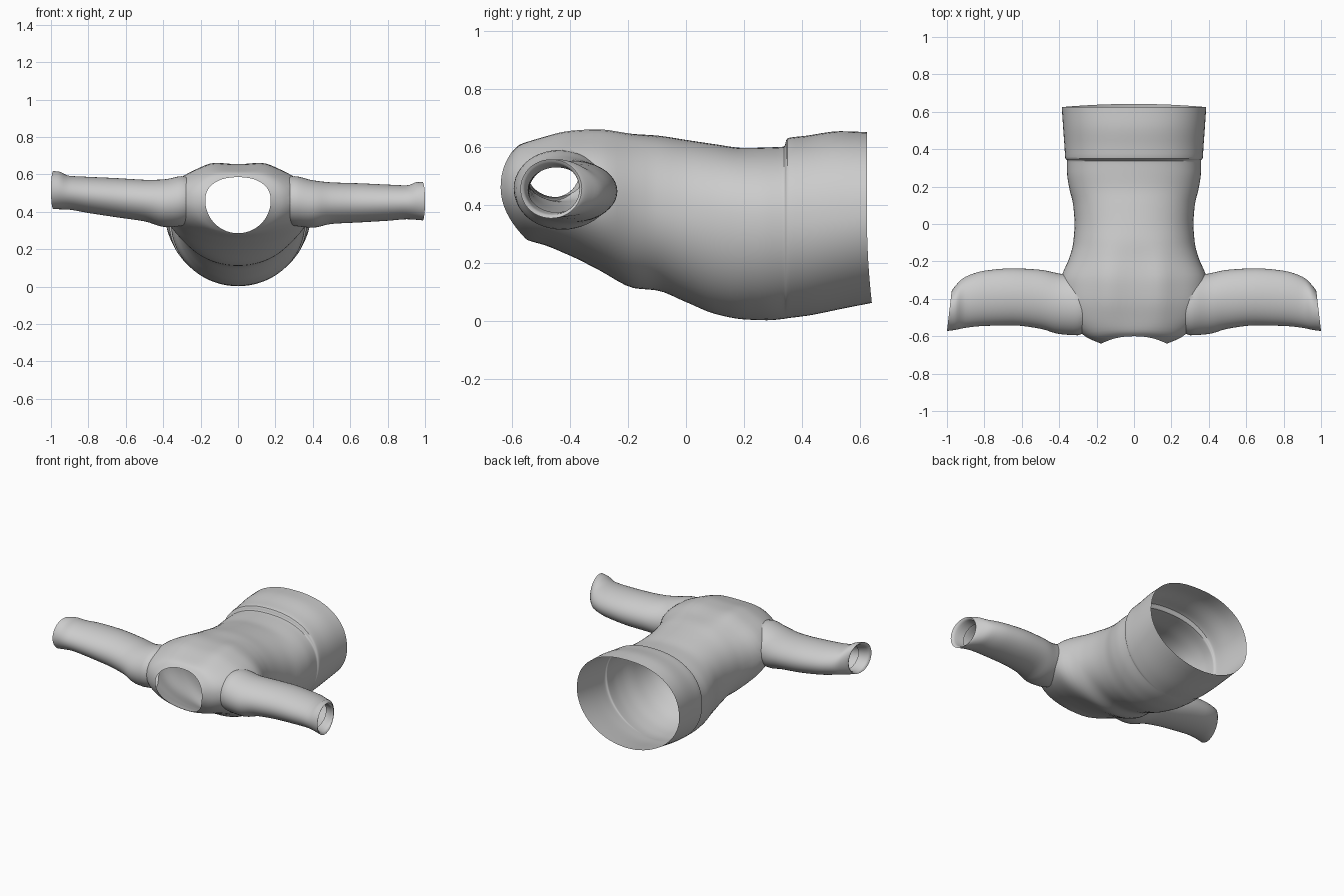
import bpy, bmesh
from math import cos, sin, pi, exp, copysign
from mathutils import Vector

if "Cube" in bpy.data.objects:
    bpy.data.objects.remove(bpy.data.objects["Cube"])


def smooth_rows(rows, steps):
    """Monotone Hermite interpolation between key rows (no overshoot)."""
    n, out = len(rows), []

    def slope(i, k):
        if i == 0 or i == n - 1:
            j = min(i, n - 2)
            return rows[j + 1][k] - rows[j][k]
        a, b = rows[i][k] - rows[i - 1][k], rows[i + 1][k] - rows[i][k]
        return 2 * a * b / (a + b) if a * b > 0 else 0.0

    for i in range(n - 1):
        for s in range(steps):
            t = s / steps
            out.append([(2*t**3 - 3*t*t + 1) * rows[i][k] + (t**3 - 2*t*t + t) * slope(i, k)
                        + (3*t*t - 2*t**3) * rows[i+1][k] + (t**3 - t*t) * slope(i+1, k)
                        for k in range(len(rows[0]))])
    out.append(list(rows[-1]))
    return out


def loft(name, rings):
    """Closed tube; each end is a fan around a pole that is removed later to open it."""
    bm = bmesh.new()
    loops = [[bm.verts.new(p) for p in r] for r in rings]
    n = len(loops[0])
    for a, b in zip(loops, loops[1:]):
        for i in range(n):
            bm.faces.new((a[i], a[(i+1) % n], b[(i+1) % n], b[i]))
    poles = []
    for r in (loops[0], loops[-1]):
        co = sum((v.co for v in r), Vector()) / n
        p = bm.verts.new(co)
        poles.append(co.copy())
        for i in range(n):
            bm.faces.new((r[i], r[(i+1) % n], p))
    bmesh.ops.recalc_face_normals(bm, faces=bm.faces)
    me = bpy.data.meshes.new(name)
    bm.to_mesh(me)
    bm.free()
    ob = bpy.data.objects.new(name, me)
    bpy.context.collection.objects.link(ob)
    return ob, poles


def torso_ring(row, n=72):
    y, hw, zt, zb, zc, hump, dip, low = row
    pts = []
    for i in range(n):
        a = 2 * pi * i / n
        c, s = cos(a), sin(a)
        p = 0.88 if s > 0 else 1.0
        x = hw * copysign(abs(c) ** p, c)
        z = zc + (zt - zc if s > 0 else zc - zb) * copysign(abs(s) ** p, s)
        if s > 0:
            z += hump * exp(-((abs(x) - 0.14) / 0.07) ** 2)
        pts.append((x, y - dip * c * c + low * max(0, -s) ** 2, z))
    return pts


def sleeve_ring(row, side, n=44):
    x, y0, y1, z0, z1, tilt = row
    lift = 0.06 * max(0, (x - 0.35) / 0.65) if side < 0 else 0
    pts = []
    for i in range(n):
        a = 2 * pi * i / n
        pts.append((side * (x - tilt * (1 + cos(a)) / 2),
                    (y0 + y1) / 2 + (y1 - y0) / 2 * cos(a),
                    (z0 + z1) / 2 + (z1 - z0) / 2 * sin(a) + lift))
    return pts


# Torso: y, half width, top z, bottom z, widest z, shoulder hump, side dip, bottom shift
torso_keys = [
    (-0.600, 0.175, 0.585, 0.285, 0.46, 0.000, 0.040, 0.045),
    (-0.575, 0.255, 0.608, 0.278, 0.46, 0.005, 0.030, 0.030),
    (-0.500, 0.350, 0.630, 0.262, 0.45, 0.010, 0.005, 0.010),
    (-0.400, 0.385, 0.650, 0.225, 0.44, 0.014, 0, 0),
    (-0.300, 0.390, 0.655, 0.175, 0.42, 0.015, 0, 0),
    (-0.180, 0.345, 0.645, 0.113, 0.40, 0.008, 0, 0),
    (-0.100, 0.325, 0.640, 0.105, 0.38, 0.003, 0, 0),
    (0.000, 0.318, 0.625, 0.065, 0.36, 0, 0, 0),
    (0.100, 0.325, 0.610, 0.024, 0.35, 0, 0, 0),
    (0.200, 0.348, 0.597, 0.005, 0.34, 0, 0, 0),
    (0.280, 0.358, 0.599, 0.002, 0.34, 0, 0, 0),
    (0.338, 0.358, 0.602, 0.007, 0.34, 0, 0, 0),
    (0.350, 0.367, 0.630, 0.009, 0.34, 0, 0, 0),
    (0.420, 0.372, 0.640, 0.018, 0.34, 0, 0, 0),
    (0.530, 0.380, 0.655, 0.040, 0.35, 0, 0, 0),
    (0.625, 0.386, 0.652, 0.062, 0.36, 0, 0, 0.017),
]
body, poles = loft("shirt", [torso_ring(r) for r in smooth_rows(torso_keys, 4)])

# Sleeves: x, front y, back y, bottom z, top z, cuff tilt; last rows fold inward
sleeve_keys = [
    (0.20, -0.52, -0.30, 0.37, 0.56, 0),
    (0.30, -0.595, -0.28, 0.325, 0.590, 0),
    (0.40, -0.588, -0.265, 0.315, 0.568, 0),
    (0.50, -0.560, -0.245, 0.335, 0.557, 0),
    (0.65, -0.542, -0.237, 0.343, 0.552, 0),
    (0.80, -0.545, -0.250, 0.352, 0.545, 0),
    (0.90, -0.555, -0.282, 0.360, 0.541, 0),
    (0.96, -0.567, -0.325, 0.357, 0.558, 0.01),
    (1.00, -0.572, -0.360, 0.354, 0.558, 0.025),
    (0.99, -0.558, -0.368, 0.366, 0.545, 0.025),
    (0.92, -0.545, -0.350, 0.375, 0.530, 0.01),
]
for side in (1, -1):
    sleeve, sp = loft("sleeve_helper",
                      [sleeve_ring(r, side) for r in smooth_rows(sleeve_keys, 4)])
    poles.append(sp[1])
    mod = body.modifiers.new("join_sleeve", 'BOOLEAN')
    mod.operation, mod.solver, mod.object = 'UNION', 'EXACT', sleeve
    bpy.context.view_layer.objects.active = body
    bpy.ops.object.modifier_apply(modifier=mod.name)
    bpy.data.objects.remove(sleeve)

# Open the neck, hem and cuffs
bm = bmesh.new()
bm.from_mesh(body.data)
bmesh.ops.delete(bm, geom=[v for v in bm.verts
                           if any((v.co - p).length < 1e-3 for p in poles)], context='VERTS')
bm.to_mesh(body.data)
bm.free()

bpy.ops.object.select_all(action='DESELECT')
body.select_set(True)
bpy.context.view_layer.objects.active = body
bpy.ops.object.shade_smooth_by_angle(angle=0.6)
